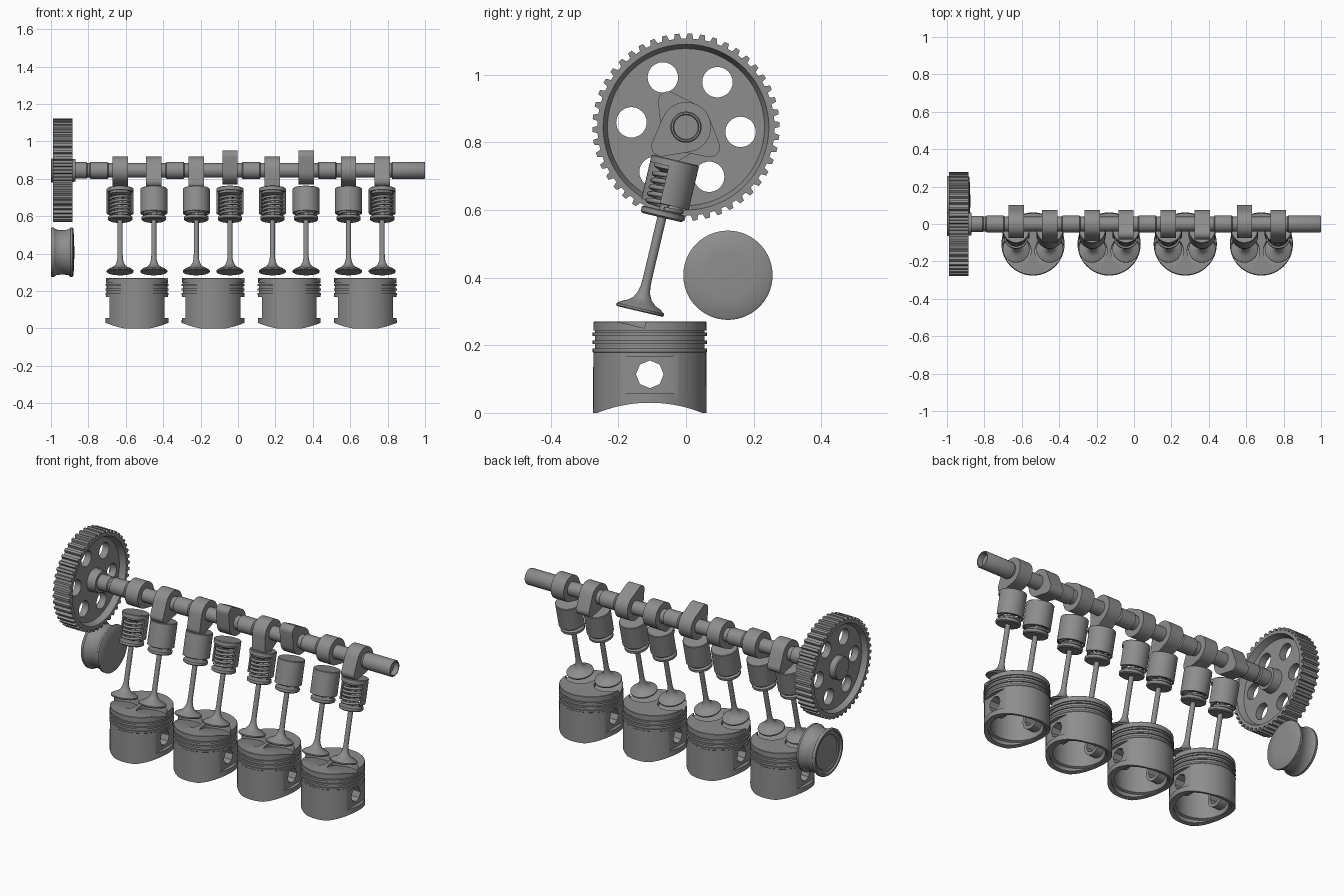
import bpy, bmesh
from math import sin, cos, pi, radians, acos, tau
from mathutils import Matrix, Vector

cube = bpy.data.objects.get("Cube")
if cube:
    bpy.data.objects.remove(cube)

steel = bpy.data.materials.new("grey steel")
steel.use_nodes = True
GREY = (0.27, 0.27, 0.27, 1)
steel.diffuse_color = GREY
steel.node_tree.nodes["Principled BSDF"].inputs["Base Color"].default_value = GREY

AXLE_Z = 0.845
TO_X = Matrix.Rotation(pi / 2, 4, 'Y')
AXLE = Matrix.Translation((0, 0, AXLE_Z)) @ TO_X


def finish(bm, name, matrix):
    bm.transform(matrix)
    bmesh.ops.recalc_face_normals(bm, faces=bm.faces)
    mesh = bpy.data.meshes.new(name)
    bm.to_mesh(mesh)
    bm.free()
    mesh.materials.append(steel)
    ob = bpy.data.objects.new(name, mesh)
    bpy.context.collection.objects.link(ob)
    return ob


def lathe(name, profile, segs=40, matrix=Matrix(), closed=False, angles=None, rim=None):
    """Revolve (radius, height) points about z; a radius of None follows the rim list."""
    bm = bmesh.new()
    angles = angles or [tau * i / segs for i in range(segs)]
    n = len(angles)
    rings = []
    for r, z in profile:
        if r == 0:
            rings.append([bm.verts.new((0, 0, z))] * n)
        else:
            radii = rim if r is None else [r] * n
            rings.append([bm.verts.new((q * cos(a), q * sin(a), z)) for q, a in zip(radii, angles)])
    pairs = list(zip(rings, rings[1:])) + ([(rings[-1], rings[0])] if closed else [])
    for a, b in pairs:
        for i in range(n):
            j = (i + 1) % n
            bm.faces.new(dict.fromkeys((a[i], a[j], b[j], b[i])))
    return finish(bm, name, matrix)


def cylinder(name, r, z0, z1, segs=32, matrix=Matrix()):
    return lathe(name, [(0, z0), (r, z0), (r, z1), (0, z1)], segs, matrix)


def box(name, centre, size):
    bm = bmesh.new()
    bmesh.ops.create_cube(bm, size=1)
    return finish(bm, name, Matrix.Translation(centre) @ Matrix.Diagonal((*size, 1)))


def activate(ob):
    bpy.ops.object.select_all(action='DESELECT')
    ob.select_set(True)
    bpy.context.view_layer.objects.active = ob


def combine(ob, tool, operation='DIFFERENCE'):
    activate(ob)
    mod = ob.modifiers.new("combine", 'BOOLEAN')
    mod.operation, mod.solver, mod.object = operation, 'EXACT', tool
    bpy.ops.object.modifier_apply(modifier=mod.name)
    bpy.data.objects.remove(tool)


def smooth(ob, angle=35):
    activate(ob)
    bpy.ops.object.shade_smooth_by_angle(angle=radians(angle))
    return ob


def place(ob, name, matrix):
    new = bpy.data.objects.new(name, ob.data)
    new.matrix_basis = matrix
    bpy.context.collection.objects.link(new)


# Toothed drive gear with a recessed web and six round holes
TEETH = 46
angles, rim = [], []
for t in range(TEETH):
    for part, r in ((0, 0.262), (0.4, 0.262), (0.52, 0.277), (0.88, 0.277)):
        angles.append(tau * (t + part) / TEETH)
        rim.append(r)
gear = lathe("drive_gear", [(0, -1), (0.06, -1), (0.065, -0.995), (0.065, -0.96), (0.232, -0.96),
                            (0.245, -0.99), (None, -0.99), (None, -0.885), (0.245, -0.885),
                            (0.232, -0.92), (0.065, -0.92), (0.06, -0.87), (0, -0.87)],
             matrix=AXLE, angles=angles, rim=rim)
for k in range(6):
    a = radians(60 * k - 5)
    spot = Matrix.Translation((0, 0.162 * cos(a), AXLE_Z + 0.162 * sin(a))) @ TO_X
    combine(gear, cylinder("hole_cutter", 0.045, -1.1, -0.8, matrix=spot))
smooth(gear, 25)

# Idler pulley with a waisted drum and lipped rims
smooth(lathe("idler_pulley", [(0, -0.985), (0.095, -0.985), (0.1, -0.99), (0.115, -0.99), (0.118, -1),
                              (0.129, -1), (0.132, -0.995), (0.132, -0.985), (0.122, -0.972),
                              (0.118, -0.94), (0.122, -0.908), (0.132, -0.895), (0.132, -0.885),
                              (0.125, -0.88), (0.07, -0.876), (0, -0.875)], 56,
             Matrix.Translation((0, 0.124, 0.407)) @ TO_X))

# Camshaft with thicker bearing journals and a hollow end
PISTON_X = [-0.54 + 0.407 * i for i in range(4)]
shaft = [(0, -0.9), (0.044, -0.9), (0.044, -0.81), (0.039, -0.805)]
for px in PISTON_X:
    j = px - 0.2035
    shaft += [(0.039, j - 0.05), (0.046, j - 0.045), (0.046, j + 0.045), (0.039, j + 0.05)]
shaft += [(0.039, 0.82), (0.046, 0.825), (0.046, 0.995), (0.043, 1), (0.038, 1), (0.036, 0.97), (0, 0.97)]
smooth(lathe("camshaft", shaft, 32, AXLE))


# Cam lobes: a base circle joined to a smaller nose
def cam(name, x, degrees, base=0.074, nose=0.03, reach=0.092, width=0.082):
    bm = bmesh.new()
    phi = acos((base - nose) / reach)
    pts = []
    for i in range(29):
        a = phi + (tau - 2 * phi) * i / 28
        pts.append((base * cos(a), base * sin(a)))
    for i in range(13):
        a = -phi + 2 * phi * i / 12
        pts.append((reach + nose * cos(a), nose * sin(a)))
    face = bm.faces.new([bm.verts.new((-width / 2, y, z)) for y, z in pts])
    ext = bmesh.ops.extrude_face_region(bm, geom=[face])
    bmesh.ops.translate(bm, vec=(width, 0, 0), verts=[v for v in ext["geom"] if isinstance(v, bmesh.types.BMVert)])
    ob = finish(bm, name, Matrix.Translation((x, 0, AXLE_Z)) @ Matrix.Rotation(radians(degrees), 4, 'X'))
    smooth(ob)


VALVE_X = [px + side * 0.09 for px in PISTON_X for side in (-1, 1)]
LOBES = [-40, -140, -130, 125, -120, 125, -40, -142]
for i, (x, degrees) in enumerate(zip(VALVE_X, LOBES)):
    cam(f"cam_{i + 1}", x, degrees)

# Valve gear is modelled upright, then tilted back
TILT = Matrix.Translation((0, -0.137, 0.3)) @ Matrix.Rotation(radians(-13.3), 4, 'X')

# Piston: ringed shell with pin bosses, side recesses and an arched skirt
piston = lathe("piston_1", [(0, 0.27), (0.165, 0.27), (0.167, 0.268), (0.167, 0.243), (0.162, 0.243),
                            (0.162, 0.238), (0.169, 0.238), (0.169, 0.228), (0.162, 0.228),
                            (0.162, 0.214), (0.169, 0.214), (0.169, 0.204), (0.162, 0.204),
                            (0.162, 0.19), (0.169, 0.19), (0.169, 0.18), (0.167, 0.178), (0.168, 0),
                            (0.146, 0), (0.146, 0.025), (0.134, 0.03), (0.134, 0.185), (0.12, 0.2),
                            (0, 0.2)], 56)
PIN = Matrix.Translation((0, 0, 0.114)) @ TO_X
for side in (-1, 1):
    combine(piston, cylinder("boss", 0.058, min(side * 0.085, side * 0.148), max(side * 0.085, side * 0.148),
                             24, PIN), 'UNION')
    combine(piston, box("recess_cutter", (side * 0.197, 0, 0.112), (0.1, 0.17, 0.11)))
combine(piston, cylinder("pin_cutter", 0.041, -0.3, 0.3, 8, PIN))
combine(piston, cylinder("skirt_cutter", 0.415, -0.3, 0.3, 160, Matrix.Translation((0, 0, -0.385)) @ TO_X))
for side in (-1, 1):
    pocket = Matrix.Translation((side * 0.09, 0.107, 0)) @ TILT
    combine(piston, cylinder("pocket_cutter", 0.08, -0.045, 0.2, 40, pocket))
smooth(piston, 30)
for i, x in enumerate(PISTON_X):
    spot = Matrix.Translation((x, -0.107, 0))
    if i:
        place(piston, f"piston_{i + 1}", spot)
    else:
        piston.matrix_basis = spot

# Valve, spring seat, retainer and tappet bucket
valve = smooth(lathe("valve", [(0, 0), (0.069, 0), (0.072, 0.003), (0.072, 0.009), (0.06, 0.018), (0.042, 0.026),
                               (0.028, 0.038), (0.019, 0.055), (0.0145, 0.075), (0.0135, 0.1),
                               (0.0135, 0.44), (0, 0.44)], 32))
seat = smooth(lathe("spring_seat", [(0, 0.285), (0.058, 0.285), (0.065, 0.29), (0.065, 0.304),
                                    (0.06, 0.307), (0, 0.307)], 36))
retainer = smooth(lathe("spring_retainer", [(0, 0.415), (0.03, 0.415), (0.058, 0.428), (0.058, 0.441), (0, 0.441)], 32))
BUCKET = [(0, 0.46), (0.069, 0.46), (0.072, 0.457), (0.072, 0.325), (0.064, 0.325), (0.064, 0.44), (0, 0.44)]
bucket = smooth(lathe("bucket", BUCKET, 40))
cut_bucket = lathe("cutaway_bucket", BUCKET, 40)
combine(cut_bucket, box("window_cutter", (0, -0.115, 0.34), (0.3, 0.2, 0.196)))
smooth(cut_bucket)

# Coil spring
coil = bpy.data.curves.new("spring", 'CURVE')
coil.dimensions = '3D'
coil.bevel_depth, coil.bevel_resolution = 0.0075, 2
line = coil.splines.new('POLY')
STEPS = 132
line.points.add(STEPS)
for i, p in enumerate(line.points):
    a = tau * 5.5 * i / STEPS
    p.co = (0.052 * cos(a), 0.052 * sin(a), 0.31 + 0.112 * i / STEPS, 1)
coil.materials.append(steel)
spring = bpy.data.objects.new("spring", coil)
bpy.context.collection.objects.link(spring)
activate(spring)
bpy.ops.object.convert(target='MESH')
spring = smooth(bpy.context.view_layer.objects.active, 60)

CUTAWAY = (0, 3, 4, 7)
parts = (valve, seat, retainer, spring, bucket, cut_bucket)
for i, x in enumerate(VALVE_X):
    skipped = bucket if i in CUTAWAY else cut_bucket
    for part in parts:
        if part is not skipped:
            place(part, f"{part.name}_{i + 1}", Matrix.Translation((x, 0, 0)) @ TILT)
for part in parts:
    bpy.data.objects.remove(part)
